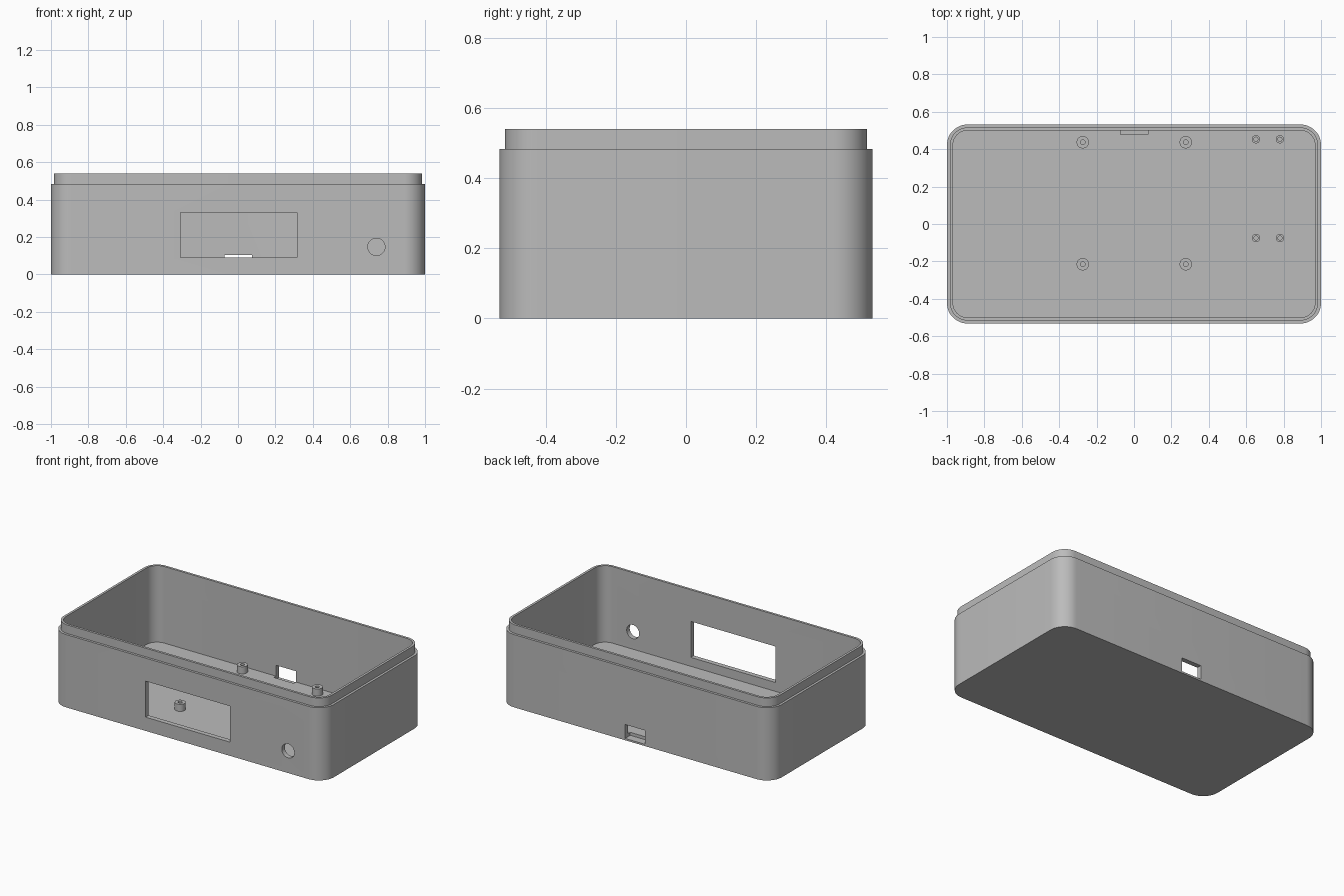
import bpy
import bmesh
from math import sin, cos, pi

if "Cube" in bpy.data.objects:
    bpy.data.objects.remove(bpy.data.objects["Cube"], do_unlink=True)

# Overall sizes
HALF_X, HALF_Y, RADIUS = 1.0, 0.532, 0.11
WALL, STEP, FLOOR = 0.032, 0.016, 0.032
SHOULDER, TOP = 0.483, 0.54

grey = bpy.data.materials.new("plain grey")
grey.use_nodes = True
grey.diffuse_color = (0.5, 0.5, 0.5, 1)
grey.node_tree.nodes["Principled BSDF"].inputs["Base Color"].default_value = (0.5, 0.5, 0.5, 1)


def rounded_rect(inset, z, steps=12):
    """Rounded rectangle outline; a zero-size core gives a circle."""
    r = RADIUS - inset
    cx, cy = HALF_X - RADIUS, HALF_Y - RADIUS
    points = []
    for quarter, (sx, sy) in enumerate([(1, 1), (-1, 1), (-1, -1), (1, -1)]):
        for i in range(steps + 1):
            a = (quarter + i / steps) * pi / 2
            points.append((sx * cx + r * cos(a), sy * cy + r * sin(a), z))
    return points


def circle(x, y, r, z, sides=32):
    return [(x + r * cos(2 * pi * i / sides), y + r * sin(2 * pi * i / sides), z)
            for i in range(sides)]


def loft(name, outlines):
    """Join stacked outlines into a closed solid and cap both ends."""
    bm = bmesh.new()
    rings = [[bm.verts.new(p) for p in outline] for outline in outlines]
    for low, high in zip(rings, rings[1:]):
        for i in range(len(low)):
            j = (i + 1) % len(low)
            bm.faces.new((low[i], low[j], high[j], high[i]))
    bm.faces.new(rings[0][::-1])
    bm.faces.new(rings[-1])
    bmesh.ops.recalc_face_normals(bm, faces=bm.faces)
    mesh = bpy.data.meshes.new(name)
    bm.to_mesh(mesh)
    bm.free()
    mesh.materials.append(grey)
    obj = bpy.data.objects.new(name, mesh)
    bpy.context.collection.objects.link(obj)
    return obj


def activate(obj):
    bpy.ops.object.select_all(action="DESELECT")
    obj.select_set(True)
    bpy.context.view_layer.objects.active = obj


def smooth(obj):
    activate(obj)
    bpy.ops.object.shade_smooth_by_angle(angle=pi / 6)


def box_cutter(name, x, y, z):
    bpy.ops.mesh.primitive_cube_add(size=1, location=[sum(s) / 2 for s in (x, y, z)])
    obj = bpy.context.object
    obj.name = name
    obj.scale = [s[1] - s[0] for s in (x, y, z)]
    return obj


def cut(target, cutter):
    cutter.hide_render = True
    cutter.data.materials.append(grey)
    activate(target)
    mod = target.modifiers.new(cutter.name, "BOOLEAN")
    mod.operation = "DIFFERENCE"
    mod.solver = "EXACT"
    mod.object = cutter
    bpy.ops.object.modifier_apply(modifier=mod.name)
    bpy.data.objects.remove(cutter, do_unlink=True)


# Open case with a stepped lip around the rim
case = loft("case", [rounded_rect(inset, z) for inset, z in [
    (0, 0), (0, SHOULDER), (STEP, SHOULDER), (STEP, TOP), (WALL, TOP), (WALL, FLOOR)]])

# Display window in the front wall
cut(case, box_cutter("window_cutter", (-0.307, 0.315), (-0.6, -0.46), (0.091, 0.33)))

# Round hole in the front wall
bpy.ops.mesh.primitive_cylinder_add(vertices=48, radius=0.046, depth=0.14,
                                    location=(0.74, -0.53, 0.147), rotation=(pi / 2, 0, 0))
bpy.context.object.name = "hole_cutter"
cut(case, bpy.context.object)

# Port in the back wall, recessed a little into the floor
cut(case, box_cutter("port_cutter", (-0.071, 0.075), (0.478, 0.6), (0.012, 0.104)))
smooth(case)

# Hollow mounting posts on the floor
POST_TOP = 0.079
post_sets = [
    ("large_post", (-0.274, 0.277), (0.437, -0.215), 0.033, 0.013),
    ("small_post", (0.652, 0.78), (0.453, -0.075), 0.022, 0.011),
]
for name, xs, ys, outer, bore in post_sets:
    for x in xs:
        for y in ys:
            post = loft(name, [circle(x, y, outer, FLOOR - 0.005),
                               circle(x, y, outer, POST_TOP),
                               circle(x, y, bore, POST_TOP),
                               circle(x, y, bore, FLOOR + 0.002)])
            smooth(post)
